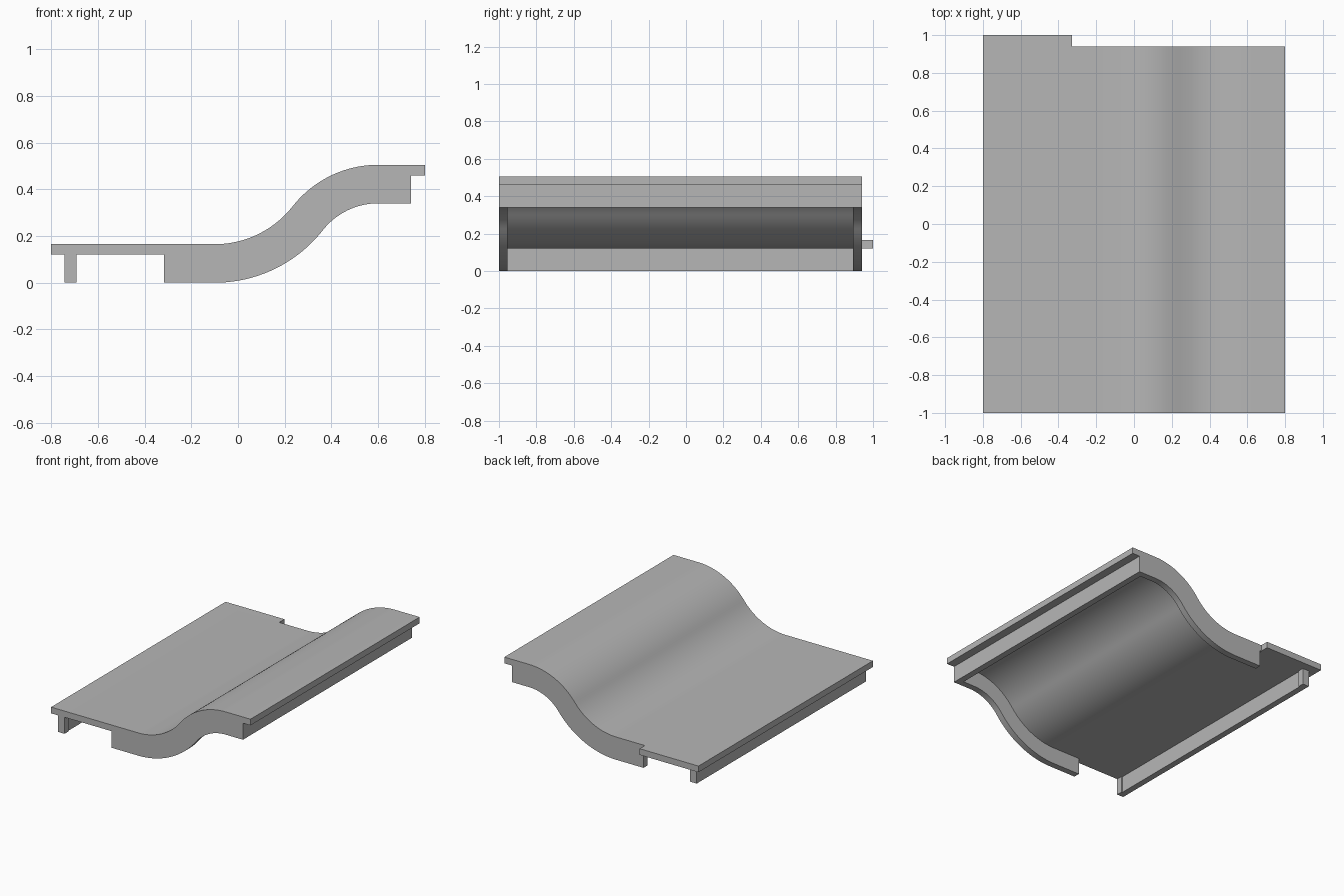
import bpy, bmesh
from math import sin, cos, atan2, radians

if "Cube" in bpy.data.objects:
    bpy.data.objects.remove(bpy.data.objects["Cube"], do_unlink=True)

grey = bpy.data.materials.new("plain grey")
grey.use_nodes = True
colour = (0.47, 0.47, 0.47, 1)
grey.diffuse_color = colour
grey.node_tree.nodes["Principled BSDF"].inputs["Base Color"].default_value = colour

# Main sizes
FRONT, BACK, TAB_BACK = -1.0, 0.94, 1.0
LEFT, RIGHT = -0.8, 0.8
LOW, HIGH = 0.165, 0.505           # upper surface of the two flats
SKIN, WALL, DEPTH = 0.045, 0.046, 0.165
BEND_A, BEND_B = -0.1, 0.6         # where the S-curve starts and ends
R_LOW = 0.425
ANGLE = 2 * atan2(HIGH - LOW, BEND_B - BEND_A)
R_HIGH = (BEND_B - BEND_A) / sin(ANGLE) - R_LOW
STEPS = 20


def stations(x0, x1):
    """Points of the upper surface with their slope angle, left to right."""
    pts = [(x0, LOW, 0)]
    for i in range(STEPS + 1):
        a = ANGLE * i / STEPS
        pts.append((BEND_A + R_LOW * sin(a), LOW + R_LOW * (1 - cos(a)), a))
    for i in range(STEPS - 1, -1, -1):
        a = ANGLE * i / STEPS
        pts.append((BEND_B - R_HIGH * sin(a), HIGH - R_HIGH * (1 - cos(a)), a))
    pts.append((x1, HIGH, 0))
    return pts


def finish(name, bm):
    bmesh.ops.recalc_face_normals(bm, faces=bm.faces)
    mesh = bpy.data.meshes.new(name)
    bm.to_mesh(mesh)
    bm.free()
    mesh.materials.append(grey)
    obj = bpy.data.objects.new(name, mesh)
    bpy.context.collection.objects.link(obj)
    return obj


def ribbon(name, x0, x1, top, bottom, y0, y1):
    """Solid following the S-curve between two depths below the surface."""
    bm = bmesh.new()
    rings = []
    for x, z, a in stations(x0, x1):
        rings.append([bm.verts.new((x + d * sin(a), y, z - d * cos(a)))
                      for y, d in ((y0, top), (y1, top), (y1, bottom), (y0, bottom))])
    for r, s in zip(rings, rings[1:]):
        for i in range(4):
            j = (i + 1) % 4
            bm.faces.new((r[i], r[j], s[j], s[i]))
    bm.faces.new(rings[0])
    bm.faces.new(rings[-1])
    obj = finish(name, bm)
    bpy.ops.object.select_all(action="DESELECT")
    obj.select_set(True)
    bpy.context.view_layer.objects.active = obj
    bpy.ops.object.shade_smooth_by_angle(angle=radians(30))


def box(name, x0, x1, y0, y1, z0, z1):
    bm = bmesh.new()
    bmesh.ops.create_cube(bm, size=1)
    for v in bm.verts:
        v.co = (x1 if v.co.x > 0 else x0,
                y1 if v.co.y > 0 else y0,
                z1 if v.co.z > 0 else z0)
    finish(name, bm)


# Curved panel and the tab at its back edge
ribbon("panel", LEFT, RIGHT, 0, SKIN, FRONT, BACK)
box("back_tab", LEFT, -0.328, BACK, TAB_BACK, LOW - SKIN, LOW)

# Ribs below both ends, with short posts on the same lines
for side, y in (("front", FRONT), ("back", BACK - WALL)):
    ribbon(side + "_rib", -0.317, 0.74, SKIN, DEPTH, y, y + WALL)
    box(side + "_post", -0.744, -0.692, y, y + WALL, 0, LOW - SKIN)

# Long walls below the low and high edges, set between the ribs
inner = (FRONT + WALL, BACK - WALL)
box("low_edge_wall", -0.744, -0.699, *inner, 0, LOW - SKIN)
box("high_edge_wall", 0.74 - WALL, 0.74, *inner, HIGH - DEPTH, HIGH - SKIN)
